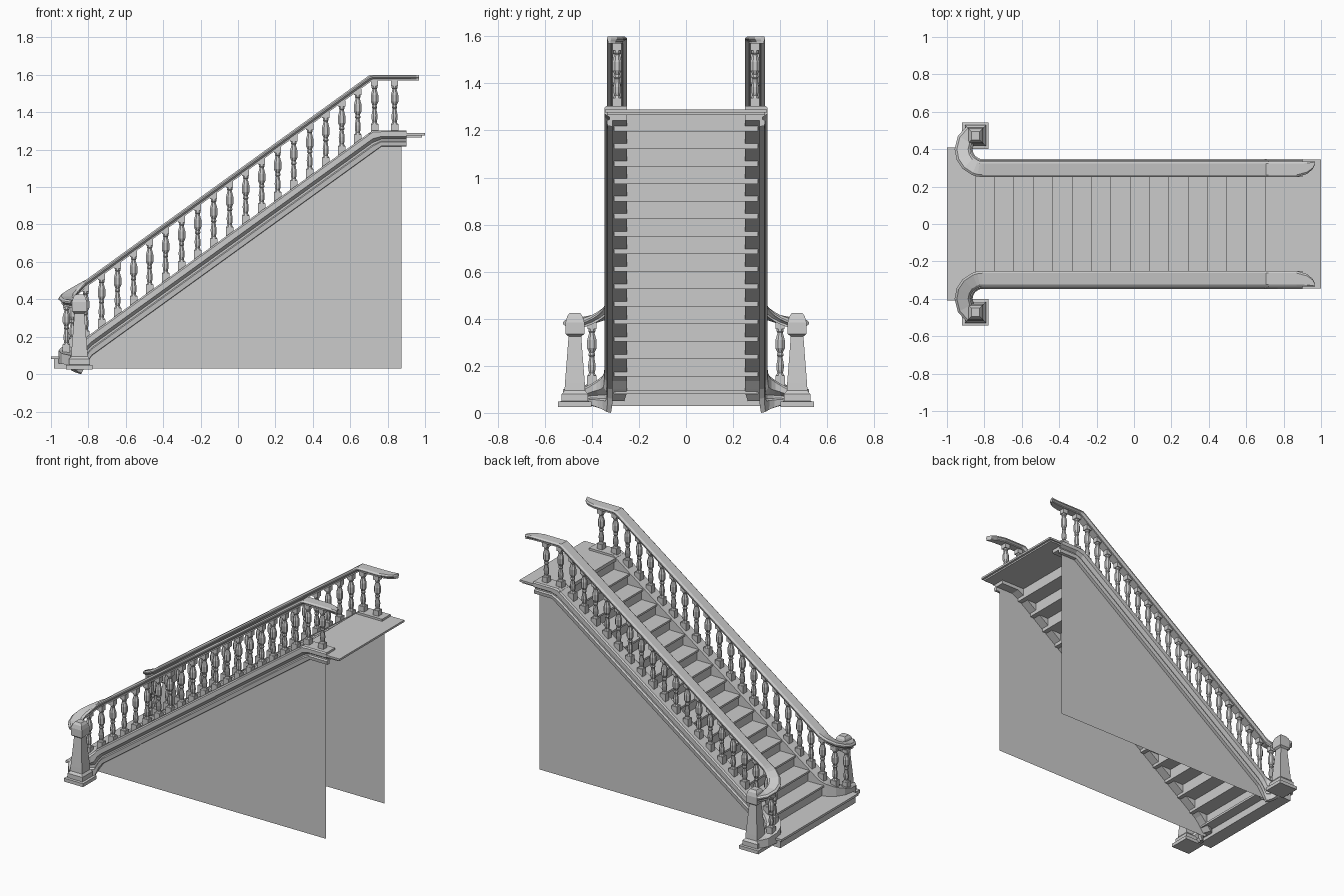
import bpy, bmesh, math

if "Cube" in bpy.data.objects:
    bpy.data.objects.remove(bpy.data.objects["Cube"])

SLOPE, CY, R = 0.722, 0.293, 0.107       # pitch, rail centre line, bottom curve radius
AX, AY = -0.81, 0.40                      # centre of the bottom curve
# bottom curve: angle, rail top, string top, string bottom
ARC = [(-90, .506, .198, .06), (-101, .492, .186, .03), (-112, .478, .175, .0),
       (-135, .452, .155, .01), (-158, .432, .140, .02), (-180, .416, .125, .03),
       (-208, .402, .110, .03), (-235, .395, .100, .03)]


def rail_z(x):
    return 1.60 - SLOPE * max(0, .705 - x)


def string_z(x):
    return 1.303 - SLOPE * max(0, .72 - x)


def finish(name, bm, mirror=False):
    bmesh.ops.recalc_face_normals(bm, faces=bm.faces)
    me = bpy.data.meshes.new(name)
    bm.to_mesh(me)
    bm.free()
    ob = bpy.data.objects.new(name, me)
    bpy.context.collection.objects.link(ob)
    if mirror:
        m = ob.modifiers.new("mirror", 'MIRROR')
        m.use_axis = (False, True, False)
        m.use_mirror_merge = False
    return ob


def box(bm, x0, x1, y0, y1, z0, z1):
    vs = bmesh.ops.create_cube(bm, size=1)["verts"]
    for v in vs:
        v.co = ((x0 + x1) / 2 + v.co.x * (x1 - x0), (y0 + y1) / 2 + v.co.y * (y1 - y0),
                (z0 + z1) / 2 + v.co.z * (z1 - z0))


def loft(bm, rings):
    vr = [[bm.verts.new(p) for p in r] for r in rings]
    n = len(vr[0])
    for a, b in zip(vr, vr[1:]):
        for i in range(n):
            j = (i + 1) % n
            bm.faces.new((a[i], a[j], b[j], b[i]))
    bm.faces.new(vr[0])
    bm.faces.new(vr[-1][::-1])


def lathe(bm, x, y, rings, n):
    # r is the half width across the flats
    k = 1 / math.cos(math.pi / n)
    loft(bm, [[(x + r * k * math.cos(math.tau * (i + .5) / n),
                y + r * k * math.sin(math.tau * (i + .5) / n), z) for i in range(n)]
              for z, r in rings])


def sweep(bm, stations, profile):
    # station: x, y, z, outward normal, width scale, height scale
    loft(bm, [[(x + nx * u * w, y + ny * u * w, z + v * h) for u, v in profile]
              for x, y, z, nx, ny, w, h in stations])


def arc_point(deg):
    c, s = math.cos(math.radians(deg)), math.sin(math.radians(deg))
    return AX + R * c, AY + R * s, -c, -s


# handrail with tapered upper end and curved lower end
half = [(.030, 0), (.042, -.010), (.042, -.018), (.034, -.023), (.026, -.030), (.026, -.040)]
rail_profile = half + [(-u, v) for u, v in reversed(half)]
st = []
for x, w in [(.967, .2), (.955, .5), (.925, .8), (.87, 1), (.72, 1)]:
    st.append((x, CY + .042 * (1 - w), 1.60, 0, 1, w, .75))
st.append((.705, CY, 1.60, 0, 1, 1, 1))
for a, rz, sz, sb in ARC:
    x, y, nx, ny = arc_point(a)
    st.append((x, y, rz, nx, ny, 1, 1))
bm = bmesh.new()
sweep(bm, st, rail_profile)
finish("handrail", bm, True)

# moulded string that carries the balusters
string_profile = [(-.042, 0), (.046, 0), (.054, -.010), (.054, -.045), (.032, -.065),
                  (.032, -.078), (.044, -.085), (.040, -.117), (.019, -.12),
                  (.019, -.085), (-.042, -.085)]
st = [(.90, CY, 1.303, 0, 1, 1, .717), (.767, CY, 1.303, 0, 1, 1, .717),
      (.72, CY, 1.303, 0, 1, 1, 1), (-.78, CY, string_z(-.78), 0, 1, 1, 1)]
for a, rz, sz, sb in ARC:
    x, y, nx, ny = arc_point(a)
    st.append((x, y, sz, nx, ny, 1, (sz - sb) / .12))
bm = bmesh.new()
sweep(bm, st, string_profile)
finish("string", bm, True)

# balusters: square block, turned body, square block
spots = [(-.815 + .0856 * i, CY) for i in range(18)] + [(.73, CY), (.837, CY)]
spots = [(x, y, string_z(x), rail_z(x)) for x, y in spots]
for a, rz, sz, sb in (ARC[3], ARC[5]):
    x, y, nx, ny = arc_point(a)
    spots.append((x, y, sz, rz))
turned = [(.13, .017), (.17, .012), (.22, .015), (.30, .016), (.43, .010), (.45, .014),
          (.48, .014), (.50, .011), (.57, .020), (.70, .020), (.82, .011), (.84, .015),
          (.88, .015)]
bm = bmesh.new()
for x, y, z0, z1 in spots:
    z1 -= .028
    h = z1 - z0
    lathe(bm, x, y, [(z0 - .015, .020), (z0 + .13 * h, .020)], 4)
    lathe(bm, x, y, [(z0 + t * h, r) for t, r in turned], 8)
    lathe(bm, x, y, [(z0 + .88 * h, .019), (z1, .019)], 4)
finish("balusters", bm, True)

# newel posts
bm = bmesh.new()
lathe(bm, -.848, .472, [(.025, .071), (.048, .071), (.050, .056), (.080, .056), (.095, .044),
                        (.130, .042), (.230, .034), (.325, .027), (.335, .040), (.385, .040),
                        (.410, .033), (.425, .022)], 4)
finish("newel_post", bm, True)

# side walls
bm = bmesh.new()
pts = [(-.87, .03), (.875, .03), (.875, 1.23), (.75, 1.23), (-.87, string_z(-.87) - .10)]
bm.faces.new([bm.verts.new((x, .312, z)) for x, z in pts])
finish("side_wall", bm, True)

# wide bottom step
bm = bmesh.new()
box(bm, -.985, -.89, -.40, .40, .03, .08)
box(bm, -1.0, -.88, -.41, .41, .08, .095)
box(bm, -.88, -.82, -.306, .306, .08, .095)
finish("bottom_step", bm)

# treads and risers
treads, risers = bmesh.new(), bmesh.new()
RUN, RISE = .1035, .0744
for k in range(1, 17):
    x, z = -.85 + RUN * (k - 1), 1.283 - RISE * (16 - k)
    if k < 16:
        box(treads, x, x + RUN + .02, -.306, .306, z - .013, z)
    box(risers, x + .012, x + .02, -.306, .306, z - RISE - .005, z - .013)
finish("treads", treads)
finish("risers", risers)

# top landing with nosing
bm = bmesh.new()
box(bm, .70, .985, -.335, .335, 1.266, 1.278)
box(bm, .70, 1.0, -.345, .345, 1.276, 1.289)
finish("landing", bm)
